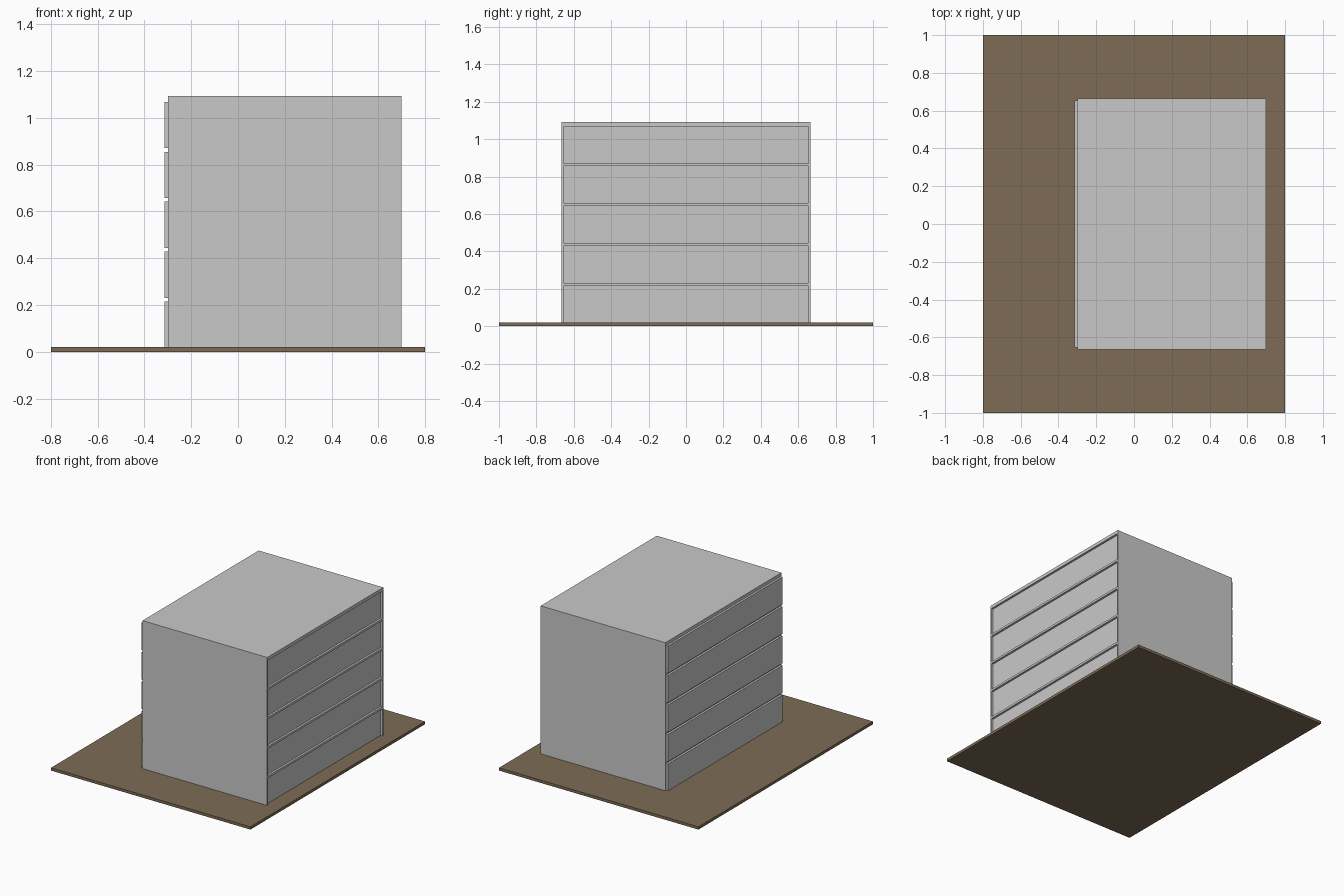
import bpy
import bmesh
from mathutils import Matrix, Vector

old = bpy.data.objects.get("Cube")
if old:
    bpy.data.objects.remove(old, do_unlink=True)


def material(name, rgb):
    mat = bpy.data.materials.new(name)
    mat.use_nodes = True
    color = (*rgb, 1)
    mat.diffuse_color = color
    mat.node_tree.nodes["Principled BSDF"].inputs["Base Color"].default_value = color
    return mat


def boxes(name, bounds, mat):
    """One object made of boxes, each given by its low and high corner."""
    bm = bmesh.new()
    for low, high in bounds:
        low, high = Vector(low), Vector(high)
        place = Matrix.Translation((low + high) / 2) @ Matrix.Diagonal((*(high - low), 1))
        bmesh.ops.create_cube(bm, size=1, matrix=place)
    mesh = bpy.data.meshes.new(name)
    bm.to_mesh(mesh)
    bm.free()
    mesh.materials.append(mat)
    obj = bpy.data.objects.new(name, mesh)
    bpy.context.collection.objects.link(obj)
    return obj


grey = material("light grey", (0.584, 0.584, 0.584))
brown = material("earth brown", (0.205, 0.150, 0.091))

BACK, FRONT = -0.30, 0.70      # body ends along x
HALF, TOP = 0.665, 1.093       # body half width and height
PANEL_HALF, RELIEF = 0.655, 0.015
PITCH, PANEL_HEIGHT, FIRST = 0.2135, 0.198, 0.017

# Ground slab and main block
boxes("ground_slab", [((-0.8, -1, 0), (0.8, 1, 0.02))], brown)
body = boxes("building_body", [((BACK, -HALF, 0.01), (FRONT, HALF, TOP))], grey)


def storey_panels(x_low, x_high):
    return [((x_low, -PANEL_HALF, FIRST + i * PITCH),
             (x_high, PANEL_HALF, FIRST + i * PITCH + PANEL_HEIGHT)) for i in range(5)]


# Raised storey panels on one long side
boxes("raised_panels", storey_panels(BACK - RELIEF, BACK), grey)

# Recessed storey panels cut into the opposite side
cutter = boxes("recess_cutter", storey_panels(FRONT - RELIEF, FRONT + 0.1), grey)
cutter.hide_render = True
cut = body.modifiers.new("recesses", "BOOLEAN")
cut.operation = "DIFFERENCE"
cut.solver = "EXACT"
cut.object = cutter
bpy.context.view_layer.objects.active = body
bpy.ops.object.modifier_apply(modifier=cut.name)
bpy.data.objects.remove(cutter, do_unlink=True)
